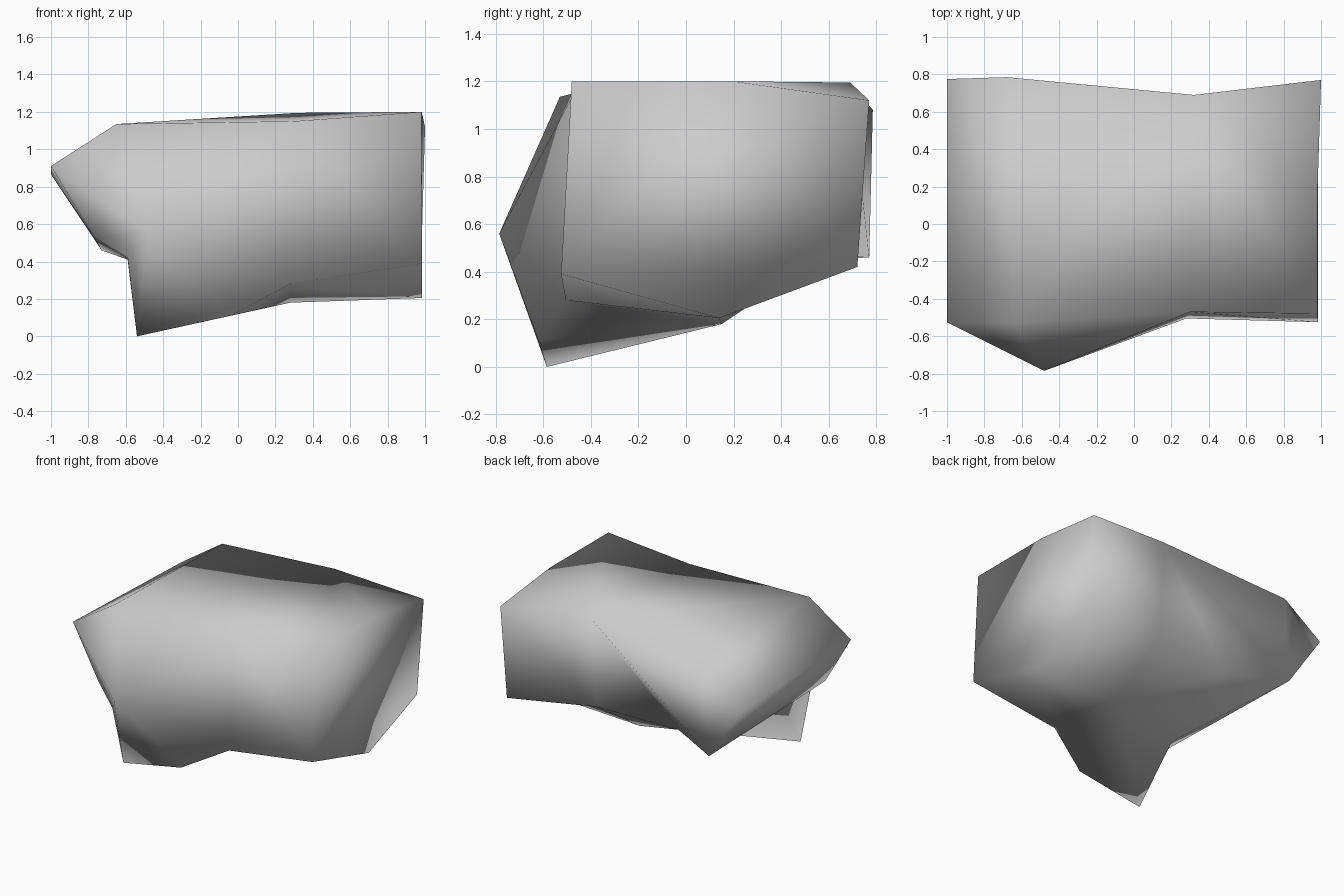
import bpy
import bmesh

old = bpy.data.objects.get("Cube")
if old:
    bpy.data.objects.remove(old, do_unlink=True)

# Single stone-grey material
grey = bpy.data.materials.new("stone_grey")
grey.use_nodes = True
colour = (0.6, 0.6, 0.6, 1.0)
grey.diffuse_color = colour
grey.node_tree.nodes["Principled BSDF"].inputs["Base Color"].default_value = colour

bm = bmesh.new()


def points(*coords):
    return [bm.verts.new(c) for c in coords]


def faces(*loops):
    for loop in loops:
        bm.faces.new(loop)


# Flat end: outline of the broad cap
end_front, end_top, end_back, end_low, end_keel, end_lip = points(
    (0.98, -0.48, 1.2), (0.982, 0.2, 1.2), (1, 0.77, 1.12),
    (0.98, 0.72, 0.42), (0.985, 0.14, 0.205), (0.985, -0.525, 0.39))

# Waist: the bend in the middle
top, back, hollow, keel, front = points(
    (0.3, -0.47, 1.15), (0.32, 0.69, 1.195), (0.3, 0.63, 0.5),
    (0.28, 0.15, 0.18), (0.28, -0.505, 0.28))

# Straight half: cap, top, back, underside and front
faces((end_front, end_top, end_back, end_low, end_keel, end_lip),
      (end_front, back, top), (end_front, end_top, back), (end_top, end_back, back),
      (end_back, end_low, hollow, back),
      (end_low, end_keel, hollow), (end_keel, keel, hollow),
      (end_keel, end_lip, front, keel),
      (end_lip, end_front, top, front))

# Bulging half: shoulder, blunt wedge and pointed foot
shoulder_front, shoulder_back = points((-0.65, -0.53, 1.135), (-0.68, 0.785, 1.08))
wedge_front, wedge_back = points((-1, -0.525, 0.91), (-1, 0.775, 0.865))
cheek, heel, notch = points((-0.77, -0.55, 0.53), (-0.73, 0.77, 0.46), (-0.59, -0.3, 0.41))
belly, foot, toe = points((-0.48, -0.785, 0.56), (-0.54, -0.585, 0), (-0.04, -0.62, 0.11))
ankle, dent = points((-0.59, -0.645, 0.42), (-0.33, 0.56, 0.47))

# Top, back and underside
faces((top, back, shoulder_front), (back, shoulder_back, shoulder_front),
      (back, heel, shoulder_back), (back, dent, heel), (back, hollow, dent),
      (hollow, keel, dent), (keel, notch, dent), (dent, notch, heel))

# Front wall
faces((top, shoulder_front, belly), (top, belly, front), (front, belly, toe))

# Foot
faces((keel, front, toe), (keel, toe, foot), (keel, foot, notch),
      (toe, belly, foot), (belly, ankle, foot), (ankle, notch, foot))

# Wedge end
faces((shoulder_front, shoulder_back, wedge_back, wedge_front),
      (shoulder_back, heel, wedge_back),
      (shoulder_front, wedge_front, belly), (wedge_front, cheek, belly),
      (belly, cheek, ankle), (ankle, cheek, notch),
      (wedge_front, wedge_back, cheek),
      (wedge_back, heel, cheek), (cheek, heel, notch))

bmesh.ops.recalc_face_normals(bm, faces=bm.faces)
for face in bm.faces:
    face.smooth = True

mesh = bpy.data.meshes.new("rock_body")
bm.to_mesh(mesh)
bm.free()
mesh.materials.append(grey)
rock = bpy.data.objects.new("rock_body", mesh)
bpy.context.collection.objects.link(rock)
